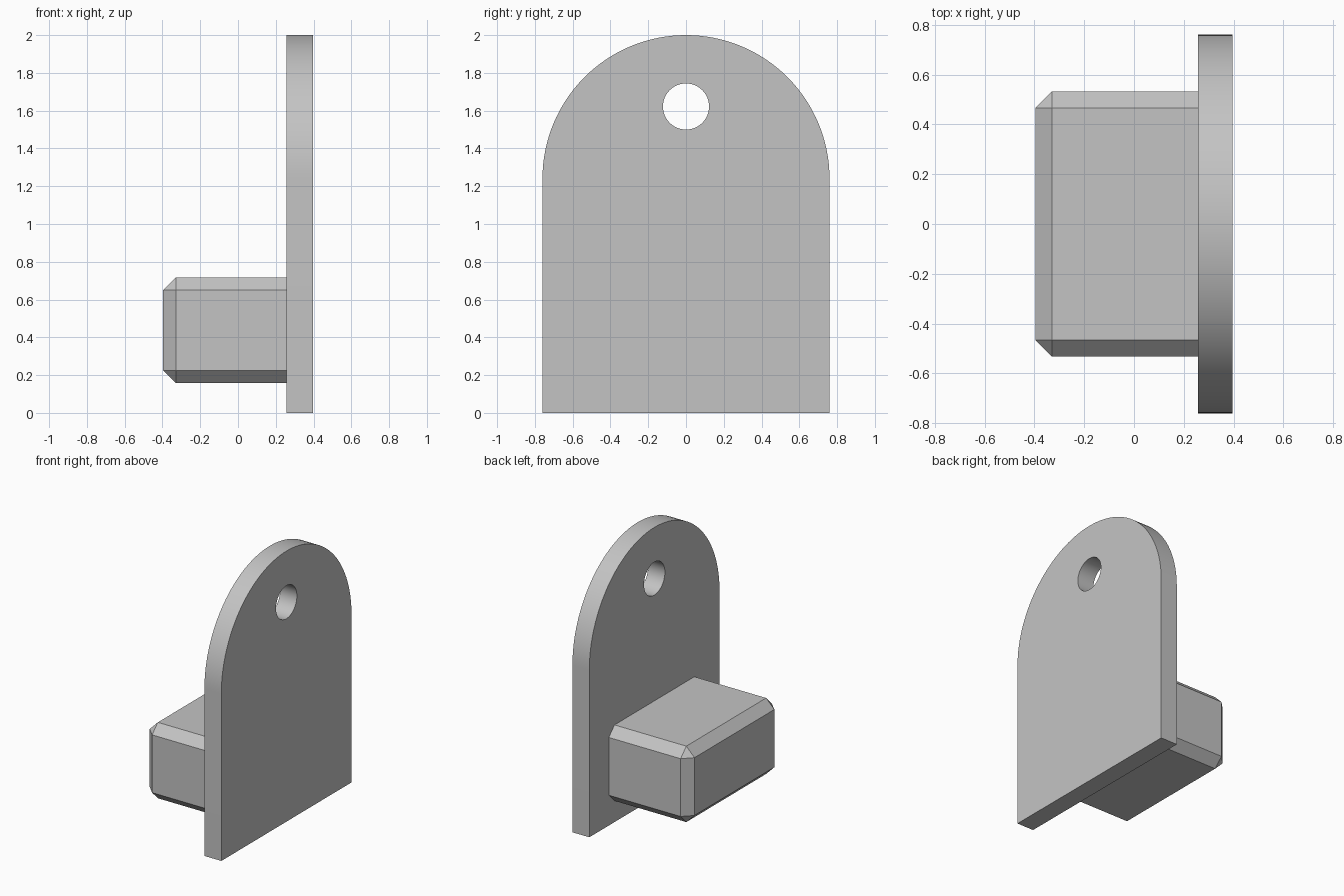
import bpy
import bmesh
from math import sin, cos, pi, radians
from mathutils import Matrix, Vector

default_cube = bpy.data.objects.get("Cube")
if default_cube:
    bpy.data.objects.remove(default_cube, do_unlink=True)

# Single grey finish
GREY = (0.55, 0.55, 0.55, 1.0)
grey = bpy.data.materials.new("light_grey")
grey.use_nodes = True
grey.diffuse_color = GREY
grey.node_tree.nodes["Principled BSDF"].inputs["Base Color"].default_value = GREY

# Main dimensions
PLATE_BACK, PLATE_FACE = 0.258, 0.396
RADIUS = 0.76
HEIGHT = 2.0
HOLE_Z, HOLE_RADIUS = 1.622, 0.122
BLOCK_END = -0.396
BLOCK_HALF_WIDTH = 0.533
BLOCK_LOW, BLOCK_HIGH = 0.157, 0.718
CHAMFER = 0.067


def make_object(name, bm):
    bmesh.ops.recalc_face_normals(bm, faces=bm.faces)
    mesh = bpy.data.meshes.new(name)
    bm.to_mesh(mesh)
    bm.free()
    mesh.materials.append(grey)
    obj = bpy.data.objects.new(name, mesh)
    bpy.context.collection.objects.link(obj)
    return obj


# Upright plate: square foot with a semicircular top
bm = bmesh.new()
steps = 64
outline = [(-RADIUS, 0), (RADIUS, 0)]
for i in range(steps + 1):
    a = pi * i / steps
    outline.append((RADIUS * cos(a), HEIGHT - RADIUS + RADIUS * sin(a)))
face = bm.faces.new([bm.verts.new((PLATE_BACK, y, z)) for y, z in outline])
extruded = bmesh.ops.extrude_face_region(bm, geom=[face])["geom"]
bmesh.ops.translate(bm, vec=(PLATE_FACE - PLATE_BACK, 0, 0),
                    verts=[v for v in extruded if isinstance(v, bmesh.types.BMVert)])
plate = make_object("back_plate", bm)

# Round hanging hole cut through the plate
bm = bmesh.new()
place = Matrix.Translation((PLATE_FACE, 0, HOLE_Z)) @ Matrix.Rotation(pi / 2, 4, "Y")
bmesh.ops.create_cone(bm, cap_ends=True, segments=64, radius1=HOLE_RADIUS,
                      radius2=HOLE_RADIUS, depth=1, matrix=place)
cutter = make_object("hole_cutter", bm)
cutter.hide_render = True
cut = plate.modifiers.new("hole", "BOOLEAN")
cut.operation = "DIFFERENCE"
cut.solver = "EXACT"
cut.object = cutter
bpy.ops.object.select_all(action="DESELECT")
plate.select_set(True)
bpy.context.view_layer.objects.active = plate
bpy.ops.object.modifier_apply(modifier=cut.name)
bpy.data.objects.remove(cutter, do_unlink=True)
bpy.ops.object.shade_smooth_by_angle(angle=radians(30))

# Projecting block, chamfered everywhere except where it meets the plate
bm = bmesh.new()
size = Vector((PLATE_BACK - BLOCK_END, 2 * BLOCK_HALF_WIDTH, BLOCK_HIGH - BLOCK_LOW))
centre = Vector(((PLATE_BACK + BLOCK_END) / 2, 0, (BLOCK_LOW + BLOCK_HIGH) / 2))
bmesh.ops.create_cube(bm, size=1, matrix=Matrix.Translation(centre) @ Matrix.Diagonal(size.to_4d()))
exposed = [e for e in bm.edges if min(v.co.x for v in e.verts) < centre.x]
bmesh.ops.bevel(bm, geom=exposed, offset=CHAMFER, offset_type="OFFSET",
                segments=1, profile=0.5, affect="EDGES")
make_object("projecting_block", bm)
